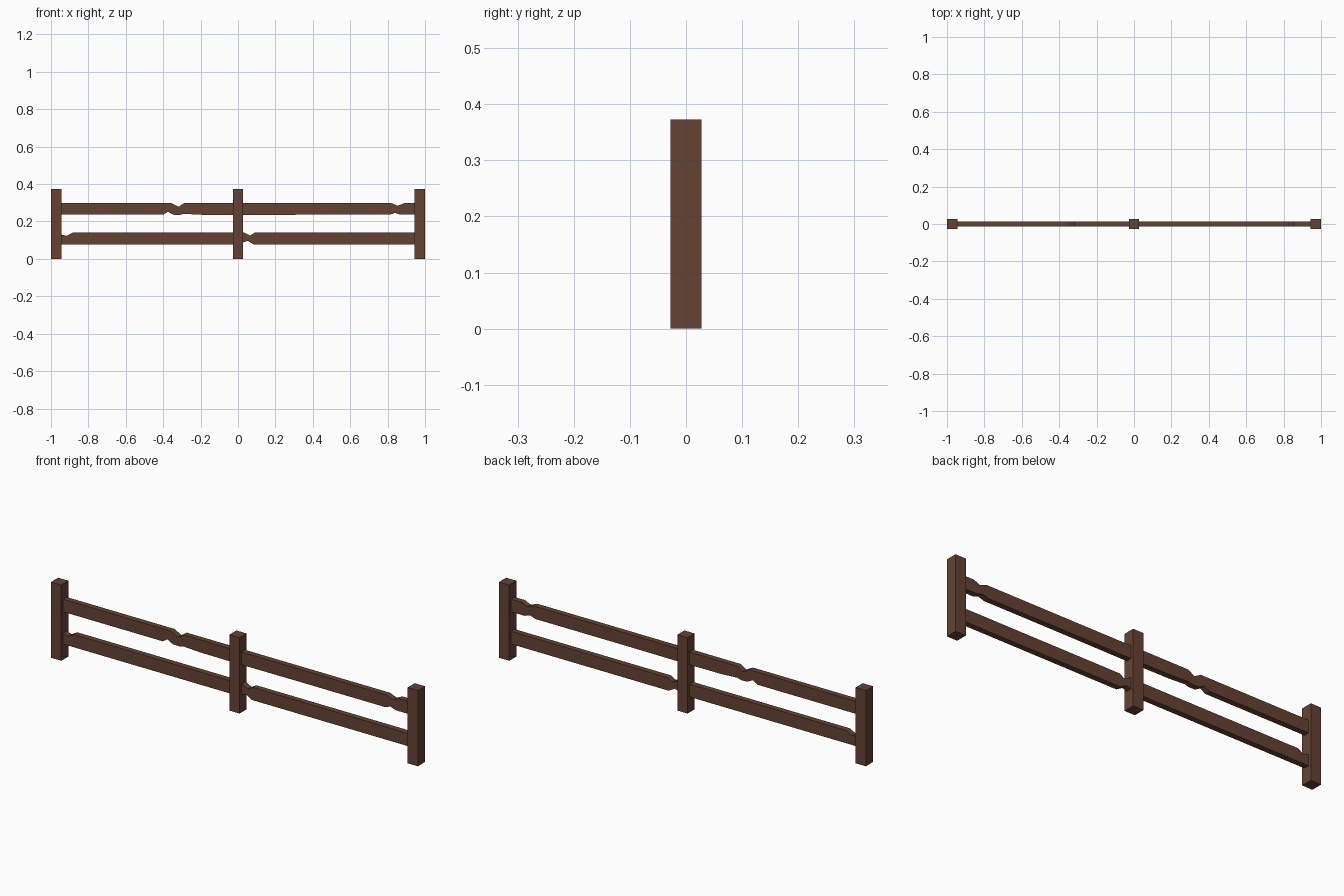
import bpy, bmesh

if "Cube" in bpy.data.objects:
    bpy.data.objects.remove(bpy.data.objects["Cube"])

wood = bpy.data.materials.new("dark_wood")
wood.diffuse_color = (0.13, 0.055, 0.034, 1)
wood.use_nodes = True
wood.node_tree.nodes["Principled BSDF"].inputs["Base Color"].default_value = wood.diffuse_color


def extrude_profile(name, points, depth):
    """Extrude an (x, z) outline symmetrically along y."""
    bm = bmesh.new()
    face = bm.faces.new([bm.verts.new((x, -depth / 2, z)) for x, z in points])
    out = bmesh.ops.extrude_face_region(bm, geom=[face])
    verts = [g for g in out["geom"] if isinstance(g, bmesh.types.BMVert)]
    bmesh.ops.translate(bm, verts=verts, vec=(0, depth, 0))
    bmesh.ops.recalc_face_normals(bm, faces=bm.faces)
    mesh = bpy.data.meshes.new(name)
    bm.to_mesh(mesh)
    bm.free()
    mesh.materials.append(wood)
    obj = bpy.data.objects.new(name, mesh)
    bpy.context.collection.objects.link(obj)
    return obj


# Three square posts
for name, x in (("left_post", -0.972), ("middle_post", 0), ("right_post", 0.972)):
    a, b = x - 0.028, x + 0.028
    extrude_profile(name, [(a, 0), (b, 0), (b, 0.373), (a, 0.373)], 0.056)


# Rails: lower outline left to right, then upper outline left to right, with chips
def rail(name, bottom, top):
    extrude_profile(name, bottom + top[::-1], 0.028)


rail("upper_left_rail",
     [(-0.955, 0.236), (-0.40, 0.236), (-0.375, 0.252), (-0.345, 0.236),
      (-0.31, 0.235), (-0.29, 0.241), (-0.20, 0.236), (-0.02, 0.235)],
     [(-0.955, 0.298), (-0.355, 0.298), (-0.318, 0.278), (-0.288, 0.298), (-0.02, 0.298)])

rail("upper_right_rail",
     [(0.02, 0.235), (0.32, 0.236), (0.81, 0.236), (0.84, 0.246), (0.87, 0.236), (0.955, 0.236)],
     [(0.02, 0.298), (0.82, 0.298), (0.855, 0.284), (0.888, 0.298), (0.955, 0.298)])

rail("lower_left_rail",
     [(-0.955, 0.077), (-0.02, 0.077)],
     [(-0.955, 0.132), (-0.915, 0.123), (-0.885, 0.14), (-0.02, 0.14)])

rail("lower_right_rail",
     [(0.02, 0.086), (0.052, 0.096), (0.085, 0.077), (0.955, 0.077)],
     [(0.02, 0.14), (0.035, 0.14), (0.065, 0.125), (0.09, 0.14), (0.955, 0.14)])
